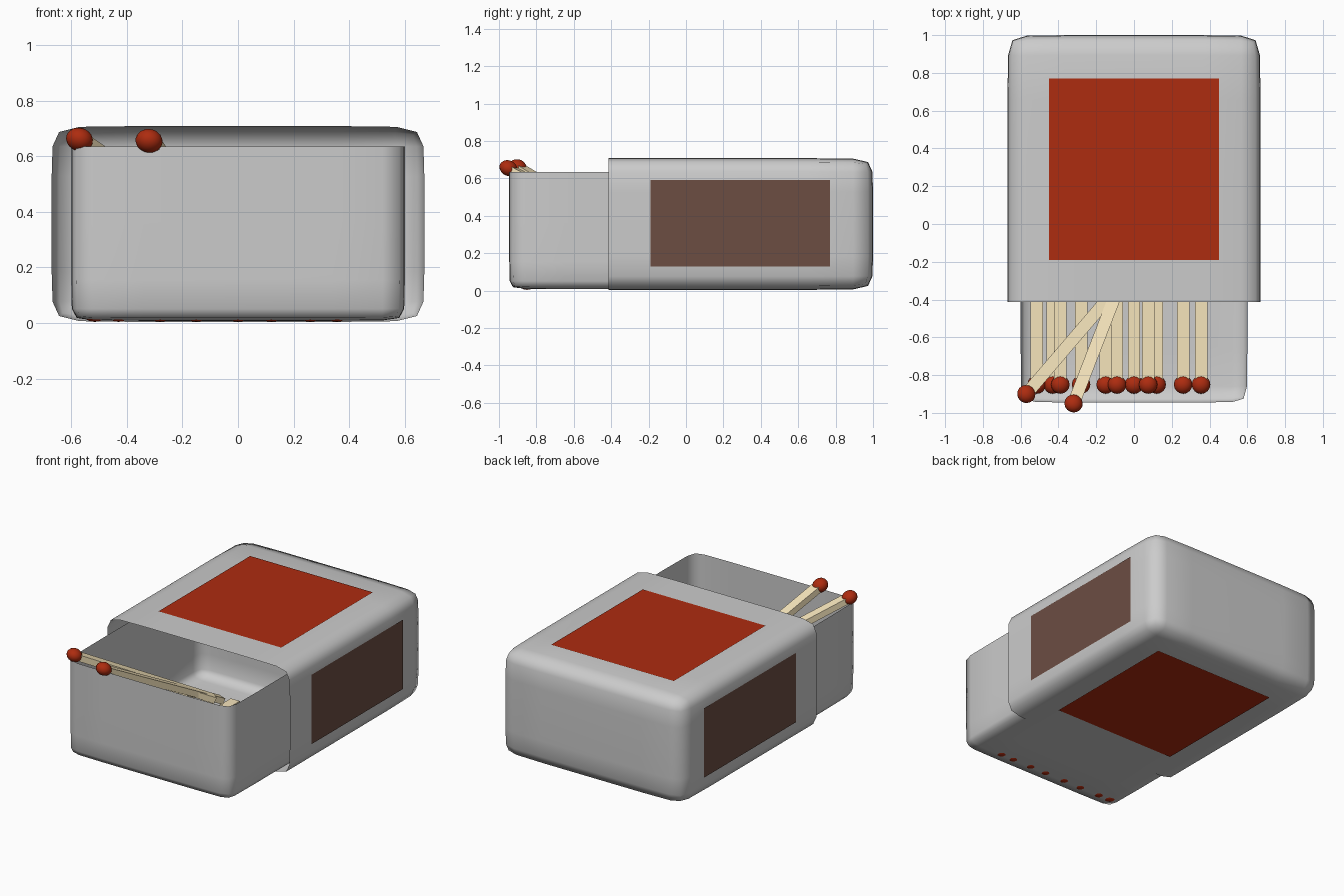
import bpy, bmesh
from itertools import product
from mathutils import Vector, Matrix

if "Cube" in bpy.data.objects:
    bpy.data.objects.remove(bpy.data.objects["Cube"])


def material(name, rgb):
    m = bpy.data.materials.new(name)
    m.diffuse_color = (*rgb, 1)
    m.use_nodes = True
    m.node_tree.nodes["Principled BSDF"].inputs["Base Color"].default_value = m.diffuse_color
    return m


RED = material("red", (0.42, 0.025, 0.005))
BROWN = material("brown", (0.15, 0.075, 0.055))
WOOD = material("wood", (0.92, 0.78, 0.5))


def add_object(name, bm, mats=()):
    bmesh.ops.recalc_face_normals(bm, faces=bm.faces)
    mesh = bpy.data.meshes.new(name)
    bm.to_mesh(mesh)
    bm.free()
    for m in mats:
        mesh.materials.append(m)
    ob = bpy.data.objects.new(name, mesh)
    bpy.context.collection.objects.link(ob)
    return ob


def open_box(name, xs, ys, zs, open_axis, open_index):
    """Single-walled box with support loops, open on one side, softened by subdivision."""
    cuts = (xs, ys, zs)
    bm = bmesh.new()
    verts = {}

    def vert(idx):
        if idx not in verts:
            verts[idx] = bm.verts.new([cuts[k][idx[k]] for k in range(3)])
        return verts[idx]

    for axis in range(3):
        u, v = (axis + 1) % 3, (axis + 2) % 3
        for side in (0, len(cuts[axis]) - 1):
            if axis == open_axis and side == open_index:
                continue
            for i, j in product(range(len(cuts[u]) - 1), range(len(cuts[v]) - 1)):
                corners = []
                for a, b in ((0, 0), (1, 0), (1, 1), (0, 1)):
                    idx = [0, 0, 0]
                    idx[axis], idx[u], idx[v] = side, i + a, j + b
                    corners.append(vert(tuple(idx)))
                bm.faces.new(corners).smooth = True
    ob = add_object(name, bm)
    sub = ob.modifiers.new("soften", 'SUBSURF')
    sub.levels = sub.render_levels = 1
    return ob


# Outer sleeve, open at the front
open_box("sleeve", (-0.67, -0.51, 0.51, 0.67), (-0.414, 0.84, 1.0),
         (0.004, 0.13, 0.582, 0.708), 1, 0)

# Sliding tray, open at the top
open_box("tray", (-0.6, -0.48, 0.48, 0.6), (-0.945, -0.825, 0.345, 0.465),
         (0.008, 0.07, 0.635), 2, 2)


# Flat labels and striking strips
def panel(name, points, mat):
    bm = bmesh.new()
    bm.faces.new([bm.verts.new(p) for p in points])
    add_object(name, bm, [mat])


Y0, Y1 = -0.19, 0.77
for name, z in (("top_label", 0.711), ("bottom_label", 0.0)):
    panel(name, [(-0.45, Y0, z), (0.45, Y0, z), (0.45, Y1, z), (-0.45, Y1, z)], RED)
for name, x in (("left_striker", -0.673), ("right_striker", 0.673)):
    panel(name, [(x, Y0, 0.13), (x, Y1, 0.13), (x, Y1, 0.59), (x, Y0, 0.59)], BROWN)


# Matches: square stick with a rounded head
def match(name, head, direction, length=0.95):
    bm = bmesh.new()
    bmesh.ops.create_cube(bm, size=1, matrix=Matrix.Translation((0, length / 2, 0))
                          @ Matrix.Diagonal((0.066, length, 0.04, 1)))
    old = set(bm.faces)
    bmesh.ops.create_uvsphere(bm, u_segments=16, v_segments=10, radius=1,
                              matrix=Matrix.Diagonal((0.049, 0.049, 0.041, 1)))
    for f in bm.faces:
        if f not in old:
            f.material_index = 1
            f.smooth = True
    y = Vector(direction).normalized()
    x = y.cross(Vector((0, 0, 1))).normalized()
    rot = Matrix((x, y, x.cross(y))).transposed().to_4x4()
    bm.transform(Matrix.Translation(head) @ rot)
    add_object(name, bm, [WOOD, RED])


lower = (-0.515, -0.43, -0.28, -0.15, 0.0, 0.12, 0.26, 0.355)
upper = (-0.39, -0.09, 0.075)
for i, x in enumerate(lower):
    match(f"lower_match_{i}", (x, -0.85, 0.045), (0, 1, 0))
for i, x in enumerate(upper):
    match(f"upper_match_{i}", (x, -0.85, 0.09), (0, 1, 0))

# Two matches leaning on the front edge
match("leaning_match_left", (-0.57, -0.9, 0.66), (0.65, 0.76, -0.45))
match("leaning_match_right", (-0.32, -0.95, 0.655), (0.36, 0.93, -0.5))
